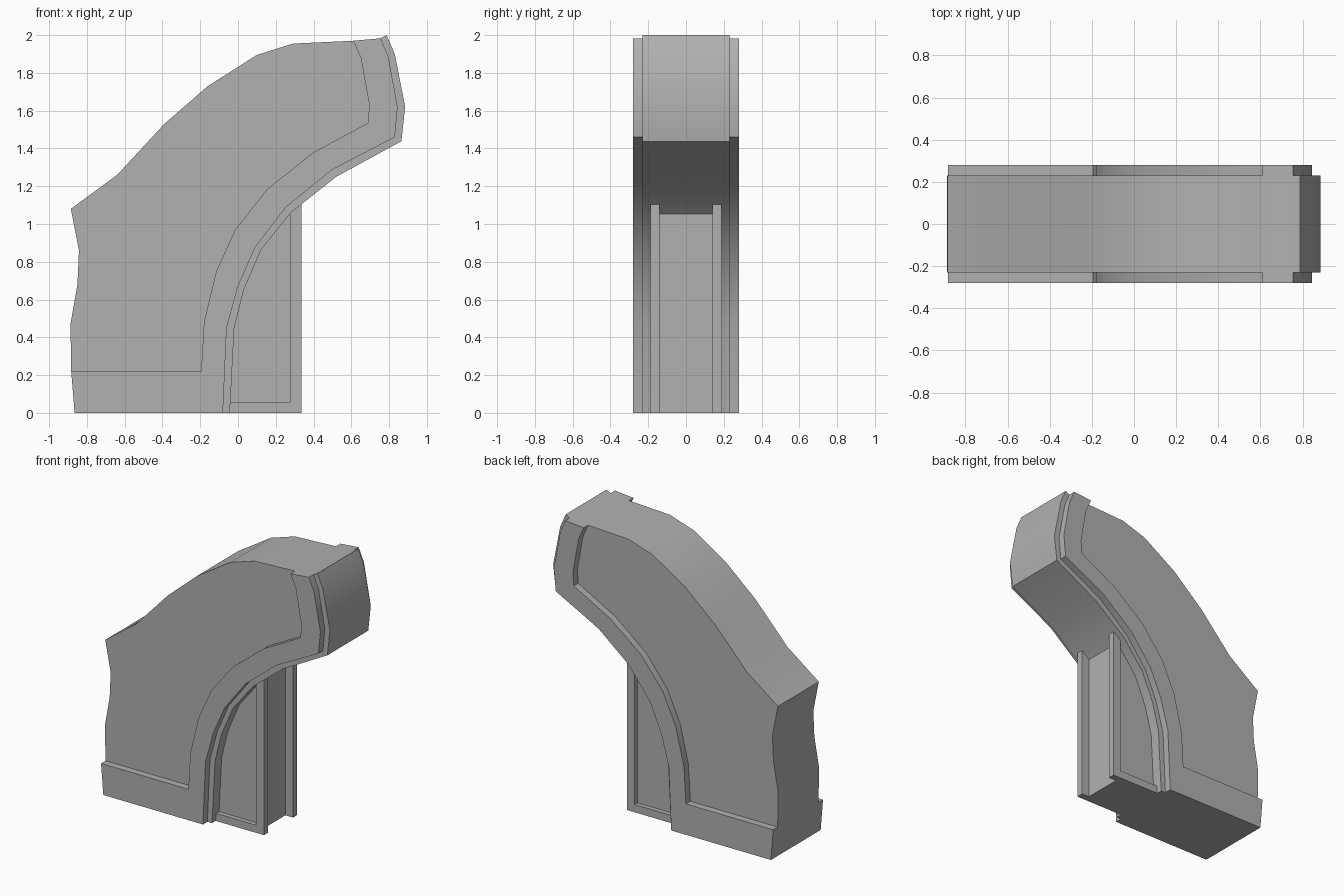
import bpy, bmesh, math

if "Cube" in bpy.data.objects:
    bpy.data.objects.remove(bpy.data.objects["Cube"])

# Dark grey used on every part
grey = bpy.data.materials.new("dark_grey")
grey.diffuse_color = (0.44, 0.44, 0.44, 1)
grey.use_nodes = True
grey.node_tree.nodes["Principled BSDF"].inputs["Base Color"].default_value = grey.diffuse_color


def extrude_profile(name, pts, y0, y1, mirror=False):
    """Extrude an x/z outline from y0 to y1, optionally mirrored across y = 0."""
    bm = bmesh.new()
    face = bm.faces.new([bm.verts.new((x, y0, z)) for x, z in pts])
    ext = bmesh.ops.extrude_face_region(bm, geom=[face])
    moved = [g for g in ext["geom"] if isinstance(g, bmesh.types.BMVert)]
    bmesh.ops.translate(bm, verts=moved, vec=(0, y1 - y0, 0))
    bmesh.ops.recalc_face_normals(bm, faces=bm.faces)
    me = bpy.data.meshes.new(name)
    bm.to_mesh(me)
    bm.free()
    me.materials.append(grey)
    ob = bpy.data.objects.new(name, me)
    bpy.context.collection.objects.link(ob)
    if mirror:
        mod = ob.modifiers.new("Mirror", "MIRROR")
        mod.use_axis = (False, True, False)
        mod.use_mirror_merge = False
    bpy.ops.object.select_all(action="DESELECT")
    ob.select_set(True)
    bpy.context.view_layer.objects.active = ob
    bpy.ops.object.shade_smooth_by_angle(angle=math.radians(30))
    return ob


# Shared curve under the arch, bottom to top
underside = [(-0.045, 0), (-0.04, 0.06), (-0.02, 0.45), (0.03, 0.65),
             (0.12, 0.86), (0.28, 1.06)]

# Arch body: wavy back, curved top, angled end
back_and_top = [(-0.865, 0), (-0.883, 0.22), (-0.887, 0.47), (-0.85, 0.68),
                (-0.842, 0.86), (-0.885, 1.08), (-0.64, 1.26), (-0.39, 1.53),
                (-0.16, 1.73), (0.10, 1.895), (0.29, 1.955), (0.61, 1.97),
                (0.755, 1.983)]
end = [(0.787, 2.0), (0.83, 1.90), (0.885, 1.62), (0.865, 1.438), (0.52, 1.25)]
extrude_profile("arch_body", back_and_top + end + underside[::-1], -0.23, 0.23)

# Raised rim on both sides: foot band, inner curve band and end band
rim_inner = [(-0.883, 0.22), (-0.195, 0.22), (-0.18, 0.48), (-0.115, 0.75),
             (-0.015, 0.97), (0.155, 1.185), (0.40, 1.38), (0.688, 1.535),
             (0.695, 1.63), (0.65, 1.88), (0.61, 1.97)]
rim_outer = [(0.755, 1.983), (0.795, 1.89), (0.845, 1.62), (0.83, 1.46),
             (0.495, 1.285), (0.255, 1.09), (0.09, 0.875), (0.0, 0.67),
             (-0.06, 0.45), (-0.08, 0)]
extrude_profile("raised_rim", [(-0.865, 0)] + rim_inner + rim_outer, 0.23, 0.28, True)

# Support under the arch: recessed web, upright flanges and base lips
extrude_profile("support_web", underside + [(0.275, 1.056), (0.275, 0)], -0.155, 0.155)
extrude_profile("support_flange", [(0.275, 0), (0.335, 0), (0.335, 1.103), (0.275, 1.056)],
                0.14, 0.188, True)
extrude_profile("support_base_lip", [(-0.045, 0), (0.275, 0), (0.275, 0.055), (-0.04, 0.055)],
                0.155, 0.188, True)
